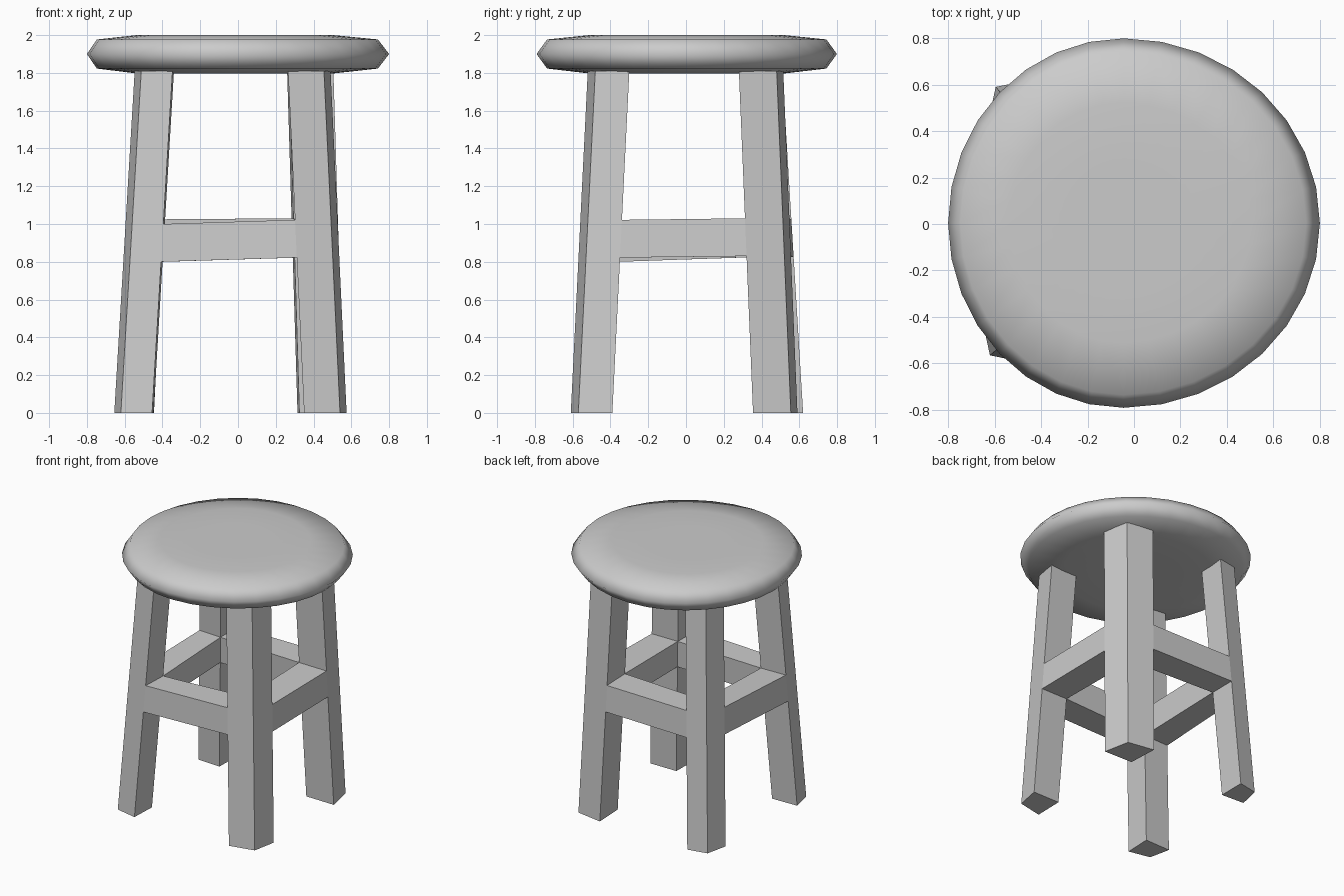
import bpy, bmesh, math
from mathutils import Vector

if "Cube" in bpy.data.objects:
    bpy.data.objects.remove(bpy.data.objects["Cube"])


def make_object(name, verts, faces, smooth=False):
    bm = bmesh.new()
    vs = [bm.verts.new(v) for v in verts]
    for f in faces:
        bm.faces.new([vs[i] for i in f])
    bmesh.ops.recalc_face_normals(bm, faces=bm.faces)
    for f in bm.faces:
        f.smooth = smooth
    mesh = bpy.data.meshes.new(name)
    bm.to_mesh(mesh)
    bm.free()
    ob = bpy.data.objects.new(name, mesh)
    bpy.context.collection.objects.link(ob)
    return ob


def bridge(name, ring_a, ring_b):
    """Closed block between two four-sided loops."""
    faces = [(0, 1, 2, 3), (7, 6, 5, 4)]
    faces += [(i, (i + 1) % 4, 4 + (i + 1) % 4, 4 + i) for i in range(4)]
    return make_object(name, ring_a + ring_b, faces)


# Seat: rounded cushion, slightly uneven hand-made disc
SIDES = 32
CX, RIGHT, LEFT, RY = -0.045, 0.845, 0.755, 0.795
profile = [(0.34, 2.0), (0.65, 2.0), (0.93, 1.977), (1.0, 1.9),
           (0.93, 1.823), (0.65, 1.797), (0.34, 1.797)]
verts, faces = [], []
for r, z in profile:
    for k in range(SIDES):
        t = 2 * math.pi * k / SIDES
        rx = RIGHT if math.cos(t) > 0 else LEFT
        verts.append((CX + r * rx * math.cos(t), r * RY * math.sin(t) + 0.004, z))
for j in range(len(profile) - 1):
    for k in range(SIDES):
        n = (k + 1) % SIDES
        faces.append((j * SIDES + k, j * SIDES + n,
                      (j + 1) * SIDES + n, (j + 1) * SIDES + k))
faces.append(tuple(range(SIDES)))
faces.append(tuple(range((len(profile) - 1) * SIDES, len(profile) * SIDES)))
make_object("seat", verts, faces, smooth=True)

# Legs: foot outline (outer, front/back, inner, side corner) and lean to the top
LEG_TOP = 1.81
legs = {
    "front_left": ([(-.62, -.565), (-.455, -.60), (-.447, -.40), (-.655, -.405)],
                   (.108, .09)),
    "front_right": ([(.54, -.57), (.35, -.61), (.355, -.39), (.575, -.39)],
                    (-.085, .09)),
    "back_right": ([(.52, .555), (.315, .59), (.325, .36), (.56, .355)],
                   (-.055, -.075)),
    "back_left": ([(-.595, .59), (-.445, .62), (-.447, .415), (-.632, .425)],
                  (.092, -.11)),
}
rail_low = {"front_left": .80, "front_right": .822, "back_right": .83, "back_left": .825}


def leg_point(leg, corner, z):
    foot, lean = legs[leg]
    t = z / LEG_TOP
    return Vector((foot[corner][0] + lean[0] * t, foot[corner][1] + lean[1] * t, z))


for leg in legs:
    bridge(leg + "_leg", [leg_point(leg, c, 0) for c in range(4)],
           [leg_point(leg, c, LEG_TOP) for c in range(4)])


# Rails: span between neighbouring legs, flush with their faces
def rail_end(leg, corner):
    lo = rail_low[leg]
    hi = lo + 0.2
    return [leg_point(leg, corner, lo), leg_point(leg, 2, lo),
            leg_point(leg, 2, hi), leg_point(leg, corner, hi)]


for name, a, b, corner in [("front_rail", "front_left", "front_right", 1),
                           ("back_rail", "back_left", "back_right", 1),
                           ("left_rail", "front_left", "back_left", 3),
                           ("right_rail", "front_right", "back_right", 3)]:
    bridge(name, rail_end(a, corner), rail_end(b, corner))
